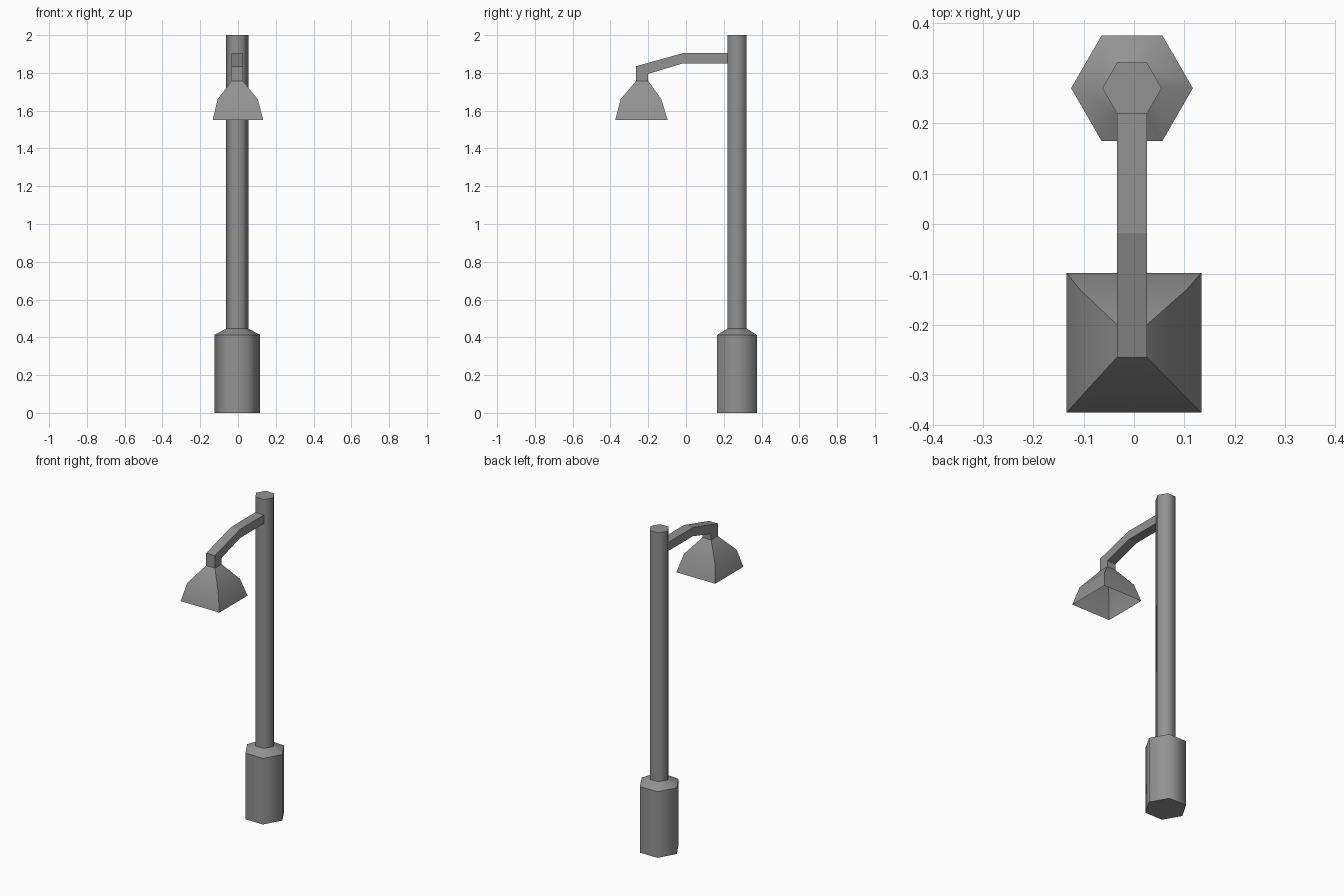
import bpy, bmesh, math

if "Cube" in bpy.data.objects:
    bpy.data.objects.remove(bpy.data.objects["Cube"], do_unlink=True)

grey = bpy.data.materials.new("painted_grey_metal")
grey.use_nodes = True
colour = (0.29, 0.29, 0.29, 1)
grey.diffuse_color = colour
grey.node_tree.nodes["Principled BSDF"].inputs["Base Color"].default_value = colour

X = -0.004  # centre line of post and arm


def finish(name, bm):
    mesh = bpy.data.meshes.new(name)
    bm.to_mesh(mesh)
    bm.free()
    mesh.materials.append(grey)
    obj = bpy.data.objects.new(name, mesh)
    bpy.context.collection.objects.link(obj)
    return obj


def loft(name, rings, sharp_rings, caps):
    """Skin matching rings; keep either the ring edges or the rib edges sharp."""
    bm = bmesh.new()
    loops = [[bm.verts.new(p) for p in ring] for ring in rings]
    n = len(loops[0])
    for low, high in zip(loops, loops[1:]):
        for i in range(n):
            j = (i + 1) % n
            bm.faces.new((low[i], low[j], high[j], high[i])).smooth = True
    if caps:
        bm.faces.new(loops[0][::-1])
        bm.faces.new(loops[-1])
    for e in bm.edges:
        level = abs(e.verts[0].co.z - e.verts[1].co.z) < 1e-5
        e.smooth = level != sharp_rings
    return finish(name, bm)


def hexagon(radius, z):
    return [(X + radius * math.cos(k * math.pi / 3),
             0.27 + radius * math.sin(k * math.pi / 3), z) for k in range(6)]


def rectangle(x0, x1, y0, y1, z):
    return [(x0, y0, z), (x1, y0, z), (x1, y1, z), (x0, y1, z)]


# Six-sided post with thick sloped base
loft("post", [hexagon(0.121, 0), hexagon(0.121, 0.413),
              hexagon(0.059, 0.446), hexagon(0.059, 2)], True, True)

# Open lamp shade
loft("lamp_shade", [rectangle(-0.134, 0.134, -0.375, -0.097, 1.55),
                    rectangle(-0.108, 0.105, -0.346, -0.13, 1.66),
                    rectangle(X - 0.03, X + 0.03, -0.265, -0.2, 1.757)], False, False)

# Bent arm with a short drop to the shade
profile = [(0.23, 1.904), (-0.018, 1.904), (-0.265, 1.835), (-0.265, 1.757),
           (-0.2, 1.757), (-0.2, 1.795), (-0.018, 1.85), (0.23, 1.85)]
bm = bmesh.new()
side = bm.faces.new([bm.verts.new((X - 0.03, y, z)) for y, z in profile])
result = bmesh.ops.extrude_face_region(bm, geom=[side])
for v in result["geom"]:
    if isinstance(v, bmesh.types.BMVert):
        v.co.x += 0.06
bmesh.ops.recalc_face_normals(bm, faces=bm.faces)
finish("arm", bm)
